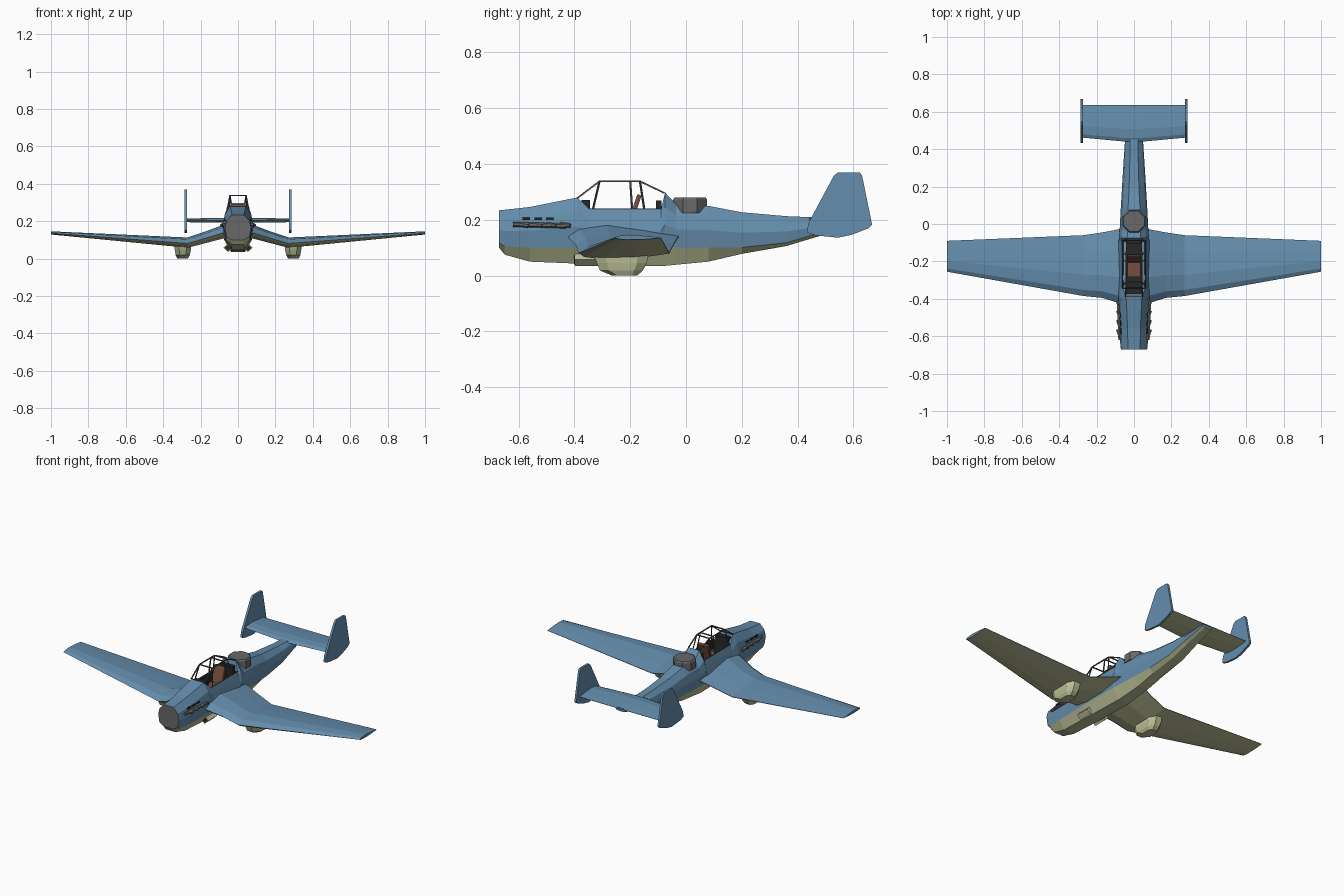
import bpy, bmesh, math
from mathutils import Vector, Euler

cube = bpy.data.objects.get("Cube")
if cube:
    bpy.data.objects.remove(cube, do_unlink=True)


def material(name, rgb):
    m = bpy.data.materials.new(name)
    m.use_nodes = True
    col = (*rgb, 1)
    m.diffuse_color = col
    m.node_tree.nodes["Principled BSDF"].inputs["Base Color"].default_value = col
    return m


BLUE = material("sky_blue", (.13, .27, .42))
CREAM = material("pale_khaki", (.5, .52, .31))
GREY = material("metal_grey", (.14, .14, .14))
DARK = material("dark_interior", (.02, .02, .02))
FRAME = material("frame_grey", (.09, .085, .08))
BROWN = material("seat_leather", (.19, .075, .05))


def finish(name, bm, mats):
    bmesh.ops.recalc_face_normals(bm, faces=bm.faces)
    me = bpy.data.meshes.new(name)
    bm.to_mesh(me)
    bm.free()
    for m in mats:
        me.materials.append(m)
    ob = bpy.data.objects.new(name, me)
    bpy.context.scene.collection.objects.link(ob)
    return ob


def loft(rings, sides=None, caps=(0, 0)):
    """Skin equal-length rings; sides gives a material per strip."""
    bm = bmesh.new()
    vs = [[bm.verts.new(p) for p in r] for r in rings]
    n = len(rings[0])
    strips = {}
    for i in range(len(vs) - 1):
        for j in range(n):
            k = (j + 1) % n
            f = bm.faces.new((vs[i][j], vs[i][k], vs[i + 1][k], vs[i + 1][j]))
            f.material_index = sides[j] if sides else 0
            strips[i, j] = f
    for ring, m in zip((vs[0], vs[-1]), caps):
        bm.faces.new(ring).material_index = m
    return bm, strips


def box(name, loc, size, mat, rot=(0, 0, 0)):
    bm = bmesh.new()
    bmesh.ops.create_cube(bm, size=1)
    e = Euler(rot).to_matrix()
    for v in bm.verts:
        v.co = e @ Vector(a * b for a, b in zip(v.co, size)) + Vector(loc)
    return finish(name, bm, [mat])


def beam(name, a, b, r, mat, n=4):
    a, b = Vector(a), Vector(b)
    q = (b - a).to_track_quat('Z', 'Y')
    circle = [q @ Vector((r * math.cos(t), r * math.sin(t), 0))
              for t in (math.tau * (k + .5) / n for k in range(n))]
    bm, _ = loft([[p + c for c in circle] for p in (a, b)])
    return finish(name, bm, [mat])


# Fuselage: y, top half width, half width, top z, colour split z, bottom z
stations = [
    (-.67, .032, .070, .234, .118, .100),
    (-.65, .033, .073, .236, .105, .075),
    (-.56, .034, .077, .246, .100, .050),
    (-.39, .042, .083, .280, .100, .043),
    (-.345, .060, .084, .238, .100, .040),
    (-.09, .060, .082, .238, .100, .034),
    (-.075, .036, .080, .298, .100, .035),
    (-.035, .036, .077, .255, .100, .039),
    (.08, .032, .071, .250, .100, .050),
    (.20, .026, .064, .227, .101, .078),
    (.36, .022, .054, .213, .118, .106),
    (.48, .020, .046, .208, .153, .142),
    (.63, .018, .036, .206, .190, .186),
]


def section(y, t, w, zt, zs, zb):
    h = zt - zs
    half = [(t, zt), (max(t, w * .86), zs + h * .74), (w, zs + h * .42),
            (w * .88, zs), (w * .45, zb)]
    return [(x, y, z) for x, z in half] + [(-x, y, z) for x, z in reversed(half)]


bm, strips = loft([section(*s) for s in stations],
                  [0, 0, 0, 1, 1, 1, 0, 0, 0, 0], (2, 0))
# Sunken cockpit well
well = strips[4, 9]
bmesh.ops.recalc_face_normals(bm, faces=bm.faces)
rim = bmesh.ops.inset_region(bm, faces=[well], thickness=.006, depth=-.09)["faces"]
for f in rim + [well]:
    f.material_index = 3
finish("fuselage", bm, [BLUE, CREAM, GREY, DARK])

# Lifting surfaces: x, leading y, trailing y, mid z, thickness
FOIL = [(0, 0), (.1, .4), (.35, .58), (.7, .33), (1, .03),
        (1, -.03), (.6, -.38), (.25, -.42), (.06, -.25)]
FOIL_MATS = [0, 0, 0, 0, 0, 1, 1, 1, 1]


def surface(name, rows, side=1):
    rings = [[(side * x, a + u * (b - a), z + v * th) for u, v in FOIL]
             for x, a, b, z, th in rows]
    bm, _ = loft(rings, FOIL_MATS)
    return finish(name, bm, [BLUE, CREAM])


wing_rows = [(.04, -.435, -.02, .148, .075), (.09, -.42, -.03, .135, .072),
             (.17, -.395, -.045, .110, .063), (.27, -.385, -.06, .081, .055),
             (1, -.255, -.09, .136, .017)]
tail_rows = [(-.28, .462, .637, .203, .020), (-.04, .440, .637, .203, .026),
             (.04, .440, .637, .203, .026), (.28, .462, .637, .203, .020)]
surface("tailplane", tail_rows)

# Tail fin outline in y, z
FIN = [(.434, .154), (.438, .187), (.53, .358), (.545, .37), (.622, .37),
       (.631, .36), (.667, .183), (.655, .17), (.596, .147), (.546, .136), (.465, .144)]


def pod_ring(z, y0, y1, x0, x1):
    """Long eight-sided ring with cut corners."""
    cy, cx, hy, hx = (y0 + y1) / 2, (x0 + x1) / 2, (y1 - y0) / 2, (x1 - x0) / 2
    quad = [(1, .45), (.6, 1), (-.6, 1), (-1, .45)]
    pts = quad + [(-a, -b) for a, b in quad]
    return [(cx + hx * b, cy + hy * a, z) for a, b in pts]


for side, tag in ((1, "left"), (-1, "right")):
    surface("wing_" + tag, wing_rows, side)

    bm, _ = loft([[(side * x, y, z) for y, z in FIN] for x in (.274, .287)])
    finish("tail_fin_" + tag, bm, [BLUE])

    # Wheel fairing under the wing bend
    rings = [pod_ring(.075, -.33, -.135, .252, .340), pod_ring(.045, -.32, -.14, .252, .338),
             pod_ring(.018, -.308, -.155, .258, .333), pod_ring(0, -.265, -.175, .268, .324)]
    bm, _ = loft([[(side * x, y, z) for x, y, z in r] for r in rings])
    finish("wheel_fairing_" + tag, bm, [CREAM])

    # Exhaust stubs, their rail, and the nose guns above
    beam("exhaust_rail_" + tag, (side * .076, -.62, .184), (side * .083, -.43, .178),
         .009, GREY, 6)
    for k in range(4):
        y = -.6 + k * .05
        beam(f"exhaust_stub_{tag}_{k + 1}", (side * .077, y, .184),
             (side * .089, y + .035, .179), .008, GREY, 6)
    for k in range(3):
        y = -.587 + k * .043
        box(f"vent_{tag}_{k + 1}", (side * .071, y + .014, .204), (.01, .028, .008), DARK)

    # Angled radiator intake under the wing root
    box("radiator_" + tag, (side * .056, -.355, .056), (.034, .085, .026),
        CREAM, (0, side * -.75, 0))
    box("radiator_mouth_" + tag, (side * .056, -.398, .056), (.027, .006, .019),
        DARK, (0, side * -.75, 0))

    # Canopy side frames
    nodes = [(.045, -.388, .279), (.043, -.31, .338), (.043, -.165, .338), (.036, -.077, .296)]
    pts = [(side * x, y, z) for x, y, z in nodes]
    for k in range(3):
        beam(f"canopy_rail_{tag}_{k + 1}", pts[k], pts[k + 1], .004, FRAME)
    for k, (y0, y1) in enumerate([(-.31, -.333), (-.2, -.193), (-.165, -.15)]):
        beam(f"canopy_post_{tag}_{k + 1}", (side * .043, y0, .338),
             (side * .061, y1, .24), .004, FRAME)
    beam("canopy_sill_" + tag, (side * .061, -.345, .239), (side * .061, -.088, .239),
         .003, FRAME)

# Canopy cross bars
for k, (w, y, z) in enumerate([(.045, -.388, .279), (.043, -.31, .338),
                               (.043, -.2, .338), (.043, -.165, .338)]):
    beam(f"canopy_crossbar_{k + 1}", (-w, y, z), (w, y, z), .004, FRAME)

# Cockpit fittings
box("instrument_panel", (0, -.36, .248), (.084, .03, .045), DARK)
box("rear_bulkhead", (0, -.098, .235), (.085, .02, .07), DARK)
box("seat_cushion", (0, -.24, .185), (.07, .085, .025), BROWN)
box("seat_back", (0, -.185, .235), (.068, .016, .115), BROWN, (-.32, 0, 0))

# Octagonal turret drum behind the cockpit
drum = []
for r, z in ((.066, .225), (.066, .272), (.06, .28)):
    drum.append([(r * math.cos(a), .015 + r * math.sin(a), z)
                 for a in (math.tau * (k + .5) / 8 for k in range(8))])
bm, _ = loft(drum)
finish("turret_drum", bm, [GREY])
